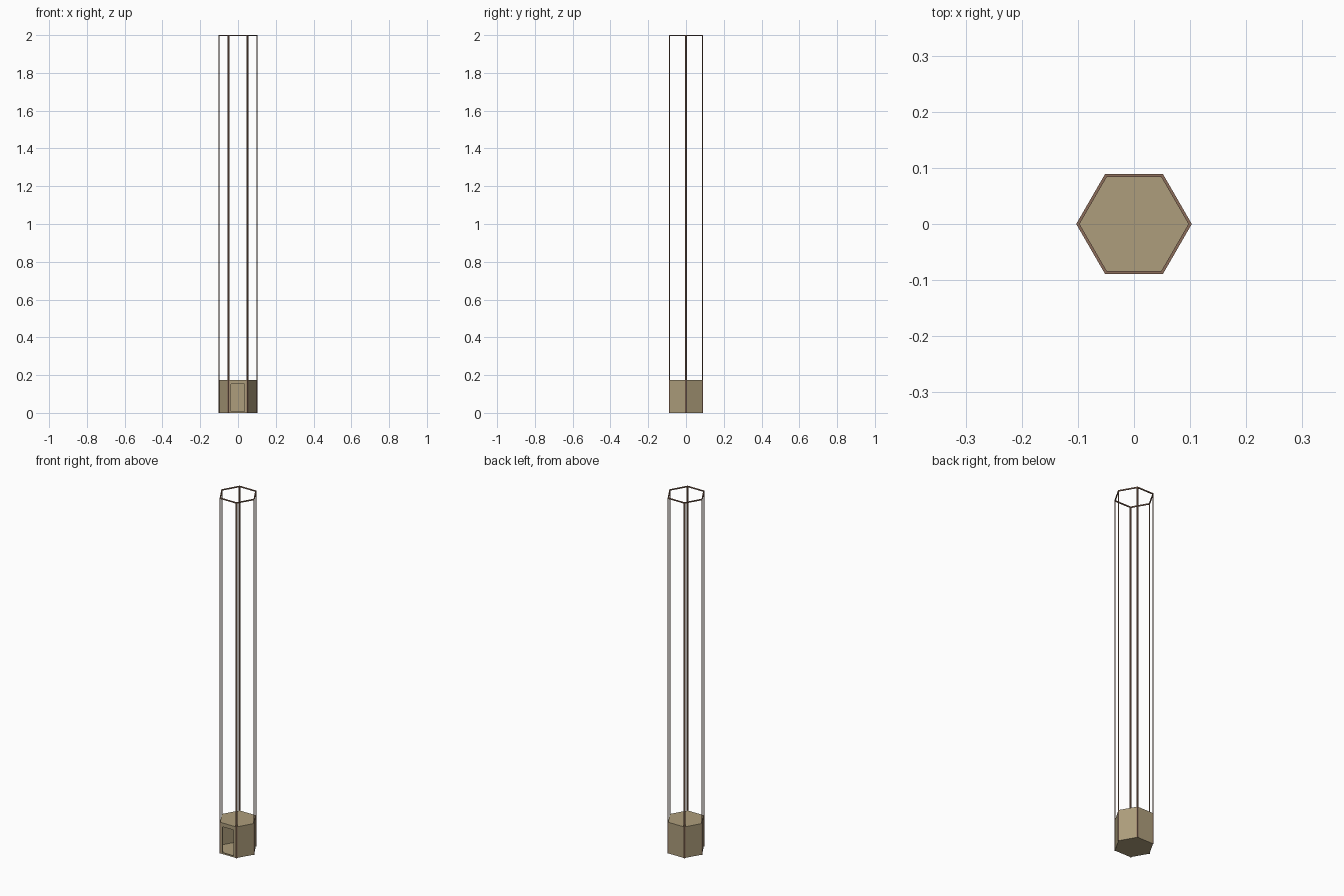
import bpy, bmesh, math
from mathutils import Matrix

if "Cube" in bpy.data.objects:
    bpy.data.objects.remove(bpy.data.objects["Cube"])

def mat(name, c):
    m = bpy.data.materials.new(name)
    m.diffuse_color = (*c, 1)
    m.use_nodes = True
    m.node_tree.nodes["Principled BSDF"].inputs["Base Color"].default_value = m.diffuse_color
    return m

BROWN = mat("frame_brown", (0.26, 0.15, 0.10))
TAN = mat("wall_tan", (0.42, 0.34, 0.20))
R_OUT, T = 0.103, 0.006   # frame outer radius and bar thickness

def hexagon(r, z):
    return [(r * math.cos(i * math.pi / 3), r * math.sin(i * math.pi / 3), z) for i in range(6)]

def finish(name, bm, m):
    bmesh.ops.recalc_face_normals(bm, faces=bm.faces)
    me = bpy.data.meshes.new(name)
    bm.to_mesh(me)
    bm.free()
    ob = bpy.data.objects.new(name, me)
    bpy.context.collection.objects.link(ob)
    me.materials.append(m)
    return ob

def prism(name, lower, height, m):
    """Closed prism standing on the given outline."""
    bm = bmesh.new()
    a = [bm.verts.new(p) for p in lower]
    b = [bm.verts.new((x, y, z + height)) for x, y, z in lower]
    bm.faces.new(a)
    bm.faces.new(b)
    for i in range(len(a)):
        j = (i + 1) % len(a)
        bm.faces.new((a[i], a[j], b[j], b[i]))
    return finish(name, bm, m)

# hollow hexagonal base room
base = prism("base_room", hexagon(0.1, 0.0), 0.175, TAN)
walls = base.modifiers.new("walls", 'SOLIDIFY')
walls.thickness = 0.003
walls.offset = -1
walls.use_even_offset = True

# doorway cut in the front wall
bm = bmesh.new()
bmesh.ops.create_cube(bm, size=1, matrix=Matrix.Translation((-0.001, -0.09, 0.081))
                      @ Matrix.Diagonal((0.07, 0.04, 0.145, 1)))
cutter = finish("door_cutter", bm, TAN)
cutter.hide_render = cutter.hide_viewport = True
cut = base.modifiers.new("doorway", 'BOOLEAN')
cut.object = cutter
cut.operation = 'DIFFERENCE'
cut.solver = 'EXACT'

# corner posts: diamond section following the two walls at each corner
h = T * math.sqrt(3) / 2
section = [(R_OUT, 0, 0), (R_OUT - T / 2, h, 0), (R_OUT - T, 0, 0), (R_OUT - T / 2, -h, 0)]
for i in range(6):
    post = prism(f"corner_post_{i + 1}", section, 2 - T, BROWN)
    post.rotation_euler.z = i * math.pi / 3

# mitred top rim
bm = bmesh.new()
loops = [[bm.verts.new(p) for p in hexagon(r, z)]
         for r, z in ((R_OUT, 2 - T), (R_OUT, 2), (R_OUT - T, 2), (R_OUT - T, 2 - T))]
for k in range(4):
    a, b = loops[k], loops[(k + 1) % 4]
    for i in range(6):
        j = (i + 1) % 6
        bm.faces.new((a[i], a[j], b[j], b[i]))
finish("top_rim", bm, BROWN)
